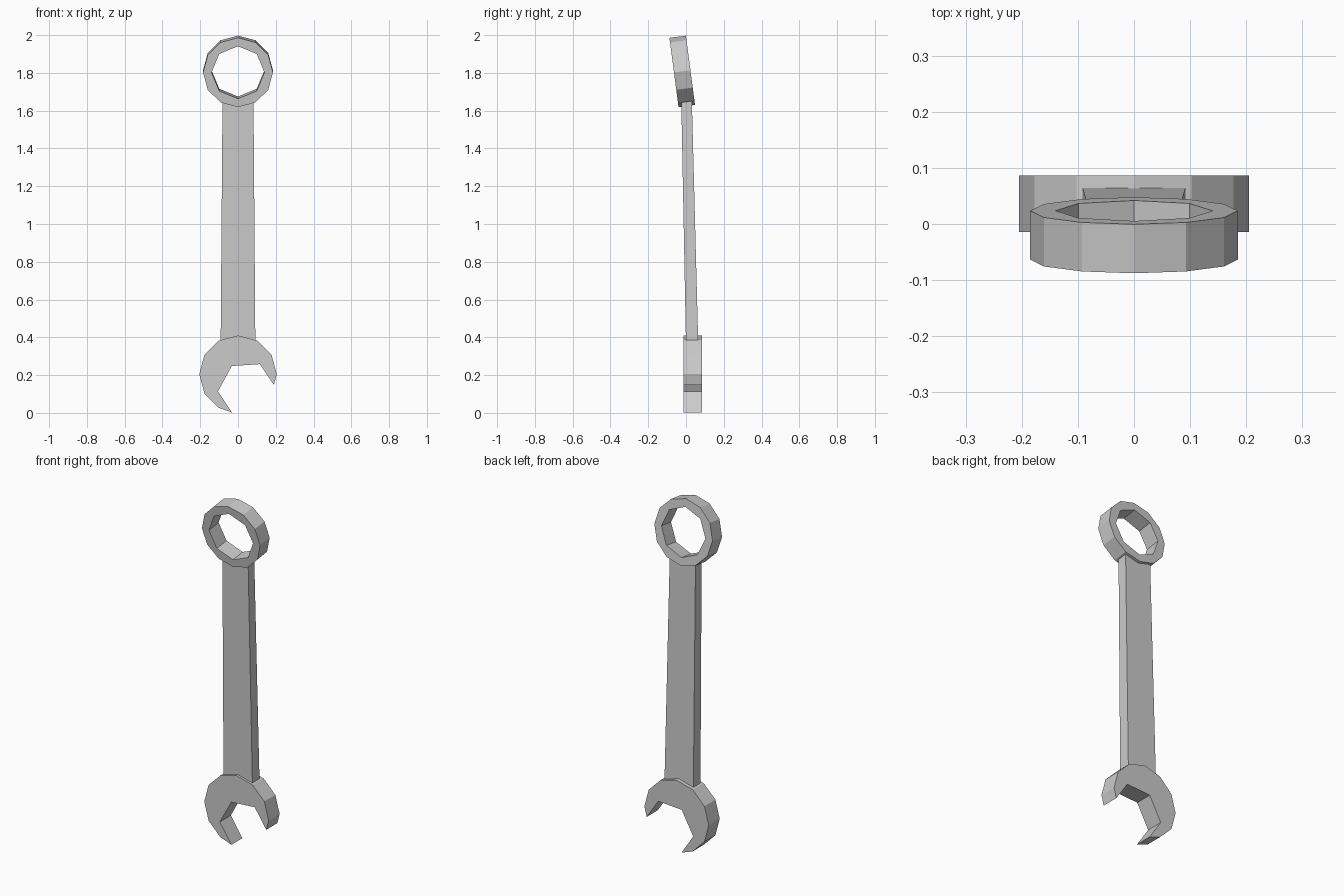
import bpy, bmesh
from math import sin, cos, pi, radians

if "Cube" in bpy.data.objects:
    bpy.data.objects.remove(bpy.data.objects["Cube"])


def circle(r, n):
    """Regular polygon in (x, z) with a vertex at the top."""
    return [(r * sin(2 * pi * i / n), r * cos(2 * pi * i / n)) for i in range(n)]


def loft(name, front, back):
    """Solid between two matching loops of 3D points."""
    bm = bmesh.new()
    a = [bm.verts.new(p) for p in front]
    b = [bm.verts.new(p) for p in back]
    n = len(a)
    bm.faces.new(a)
    bm.faces.new(b[::-1])
    for i in range(n):
        j = (i + 1) % n
        bm.faces.new((a[j], a[i], b[i], b[j]))
    bmesh.ops.recalc_face_normals(bm, faces=bm.faces)
    mesh = bpy.data.meshes.new(name)
    bm.to_mesh(mesh)
    bm.free()
    obj = bpy.data.objects.new(name, mesh)
    bpy.context.collection.objects.link(obj)
    return obj


def prism(name, profile, y0, y1):
    return loft(name, [(x, y0, z) for x, z in profile],
                [(x, y1, z) for x, z in profile])


# Ring end: twelve-sided outside, eight-sided hole, tilted forward
ring = prism("ring_end", circle(0.185, 12), -0.044, 0.044)
hole = prism("ring_hole_cutter", circle(0.14, 8), -0.2, 0.2)
for obj in (ring, hole):
    obj.location = (0, -0.02, 1.81)
    obj.rotation_euler.x = radians(7.5)
cut = ring.modifiers.new("hole", 'BOOLEAN')
cut.operation = 'DIFFERENCE'
cut.solver = 'EXACT'
cut.object = hole
bpy.context.view_layer.objects.active = ring
bpy.ops.object.modifier_apply(modifier="hole")
bpy.data.objects.remove(hole)

# Open jaw: twelve-sided head with a slanted hexagonal mouth
arc = [(x * 0.205 / 0.205, z + 0.207) for x, z in circle(0.205, 12)]
outer = arc[7:] + arc[:4]
mouth = [(0.19, 0.15), (0.116, 0.26), (-0.033, 0.25), (-0.106, 0.116), (-0.032, 0.004)]
prism("open_jaw", outer + mouth, -0.014, 0.086)

# Handle: slightly tapered flat bar leaning towards the ring
def section(w, y0, y1, z):
    return [(-w, y0, z), (w, y0, z), (w, y1, z), (-w, y1, z)]

loft("handle", section(0.092, 0.0, 0.065, 0.36), section(0.082, -0.025, 0.031, 1.656))

# Rest the jaw tip exactly on the ground
for obj in bpy.context.collection.objects:
    obj.location.z -= 0.002
